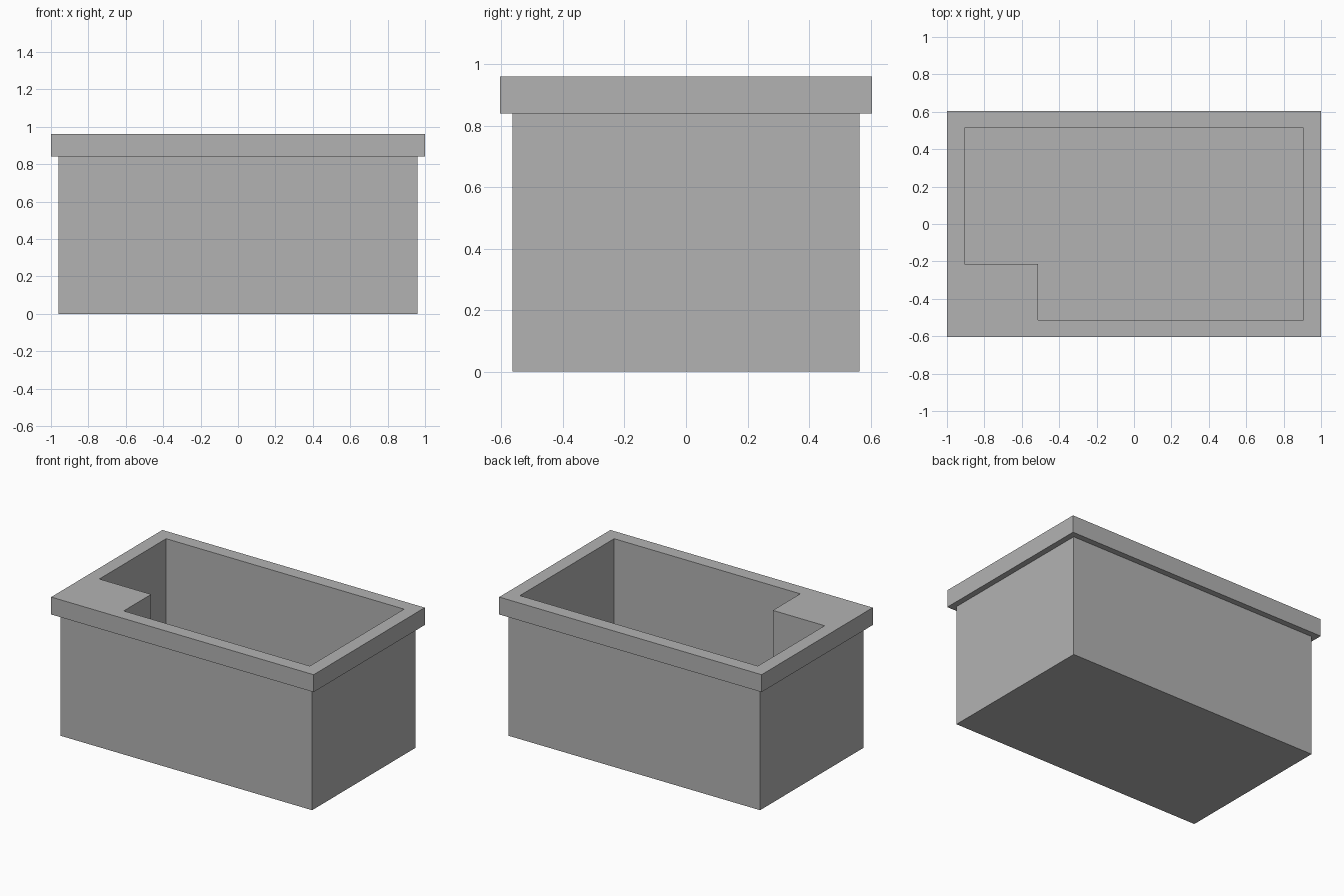
import bpy, bmesh

if "Cube" in bpy.data.objects:
    bpy.data.objects.remove(bpy.data.objects["Cube"])

NX, NY = -0.512, -0.214      # inner corner of the solid block
FLOOR, LIP, TOP = 0.05, 0.84, 0.96


def outline(hx, hy, z, notched=False):
    """Rectangle loop of six points; the front left corner may be notched inward."""
    corner = (NX, NY) if notched else (-hx, -hy)
    pts = [(-hx, NY), corner, (NX, -hy), (hx, -hy), (hx, hy), (-hx, hy)]
    return [(x, y, z) for x, y in pts]


def skin(name, loops):
    """Join successive loops with quads and cap both ends."""
    bm = bmesh.new()
    rings = [[bm.verts.new(p) for p in loop] for loop in loops]
    for a, b in zip(rings, rings[1:]):
        for i in range(len(a)):
            j = (i + 1) % len(a)
            bm.faces.new((a[i], a[j], b[j], b[i]))
    bm.faces.new(rings[0][::-1])
    bm.faces.new(rings[-1])
    bmesh.ops.recalc_face_normals(bm, faces=bm.faces)
    mesh = bpy.data.meshes.new(name)
    bm.to_mesh(mesh)
    bm.free()
    obj = bpy.data.objects.new(name, mesh)
    bpy.context.collection.objects.link(obj)
    return obj


# Open tub: outer walls, overhanging rim, then the notched basin down to its floor
tub = skin("tub", [
    outline(0.96, 0.564, 0.0),
    outline(0.96, 0.564, LIP),
    outline(1.0, 0.605, LIP),
    outline(1.0, 0.605, TOP),
    outline(0.907, 0.513, TOP, True),
    outline(0.907, 0.513, FLOOR, True),
])

# Dark grey finish
grey = bpy.data.materials.new("dark_grey")
grey.diffuse_color = (0.45, 0.45, 0.45, 1)
grey.use_nodes = True
grey.node_tree.nodes["Principled BSDF"].inputs["Base Color"].default_value = grey.diffuse_color
tub.data.materials.append(grey)
